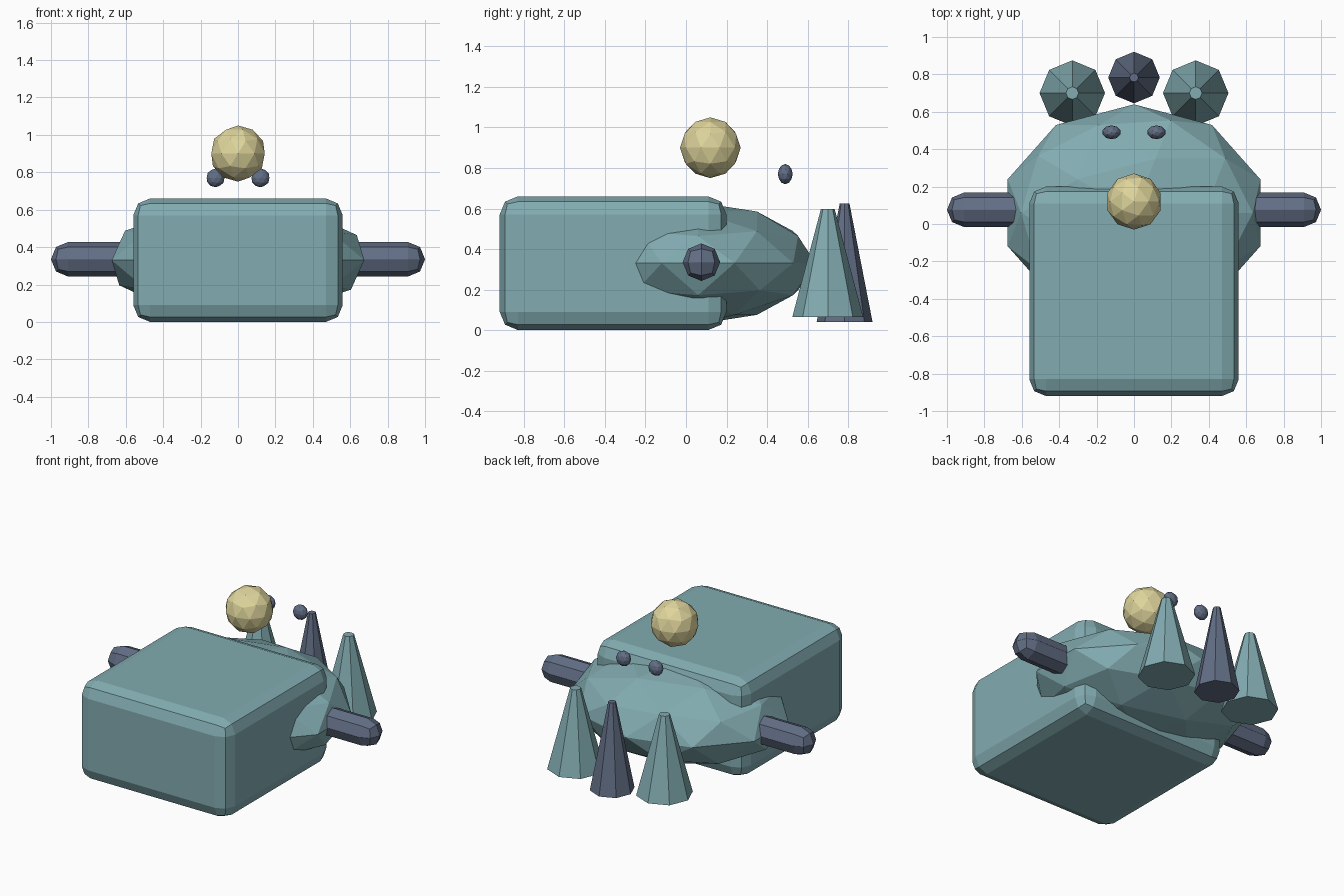
import bpy

cube = bpy.data.objects.get("Cube")
if cube:
    bpy.data.objects.remove(cube, do_unlink=True)


def material(name, rgb):
    mat = bpy.data.materials.new(name)
    mat.use_nodes = True
    mat.diffuse_color = (*rgb, 1)
    mat.node_tree.nodes["Principled BSDF"].inputs["Base Color"].default_value = (*rgb, 1)
    return mat


teal = material("teal", (0.224, 0.413, 0.44))
slate = material("slate blue", (0.122, 0.156, 0.235))
yellow = material("pale yellow", (0.73, 0.66, 0.33))


def finish(name, mat):
    obj = bpy.context.object
    obj.name = name
    obj.data.materials.append(mat)
    return obj


def rounded_box(name, mat, centre, size, bevel):
    bpy.ops.mesh.primitive_cube_add(size=1, location=centre)
    obj = finish(name, mat)
    obj.scale = size
    bpy.ops.object.transform_apply(location=False, rotation=False, scale=True)
    mod = obj.modifiers.new("rounded edges", "BEVEL")
    mod.width = bevel
    mod.segments = 2
    return obj


def faceted_ball(name, mat, centre, radii):
    bpy.ops.mesh.primitive_ico_sphere_add(subdivisions=2, radius=1, location=centre)
    obj = finish(name, mat)
    obj.scale = radii
    return obj


def spike(name, mat, x, y, bottom, top, wide, narrow):
    bpy.ops.mesh.primitive_cone_add(vertices=8, radius1=wide, radius2=narrow,
                                    depth=top - bottom,
                                    location=(x, y, (bottom + top) / 2))
    return finish(name, mat)


# Large block and the flattened body behind it
rounded_box("main_block", teal, (0, -0.36, 0.33), (1.12, 1.12, 0.66), 0.09)
faceted_ball("body", teal, (0, 0.06, 0.33), (0.71, 0.58, 0.30))

# Floating ball above the block
faceted_ball("floating_ball", yellow, (0, 0.12, 0.90), (0.15, 0.15, 0.15))

# Paired arms, eyes and side spikes
for side, label in ((1, "left"), (-1, "right")):
    rounded_box(label + "_arm", slate, (side * 0.76, 0.076, 0.335),
                (0.48, 0.185, 0.185), 0.092)
    faceted_ball(label + "_eye", slate, (side * 0.12, 0.49, 0.77), (0.05, 0.037, 0.05))
    spike(label + "_spike", teal, side * 0.33, 0.70, 0.065, 0.597, 0.175, 0.034)

# Middle spike at the back
spike("middle_spike", slate, 0, 0.783, 0.04, 0.625, 0.138, 0.024)
